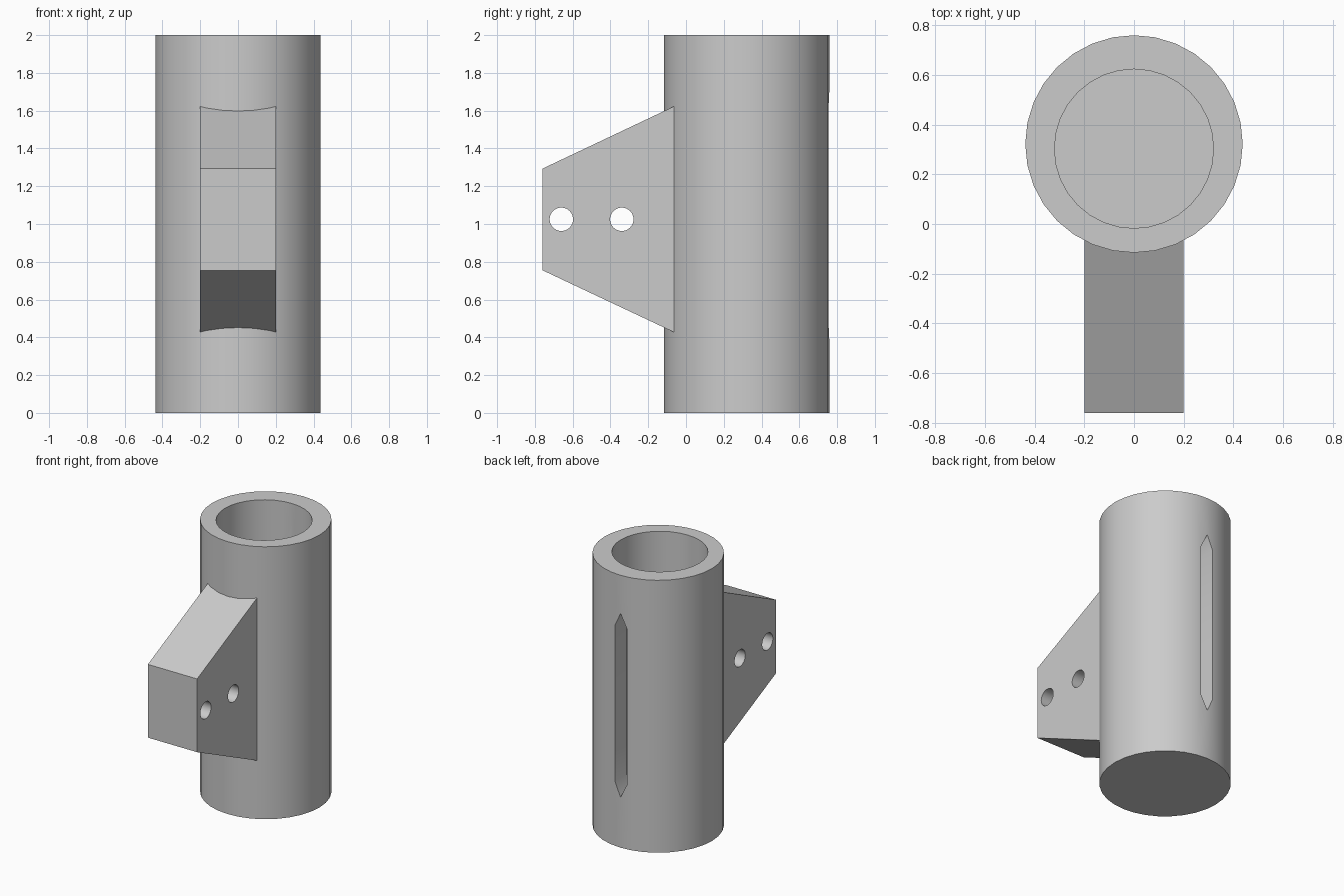
import bpy, bmesh, math
from mathutils import Vector

cube = bpy.data.objects.get("Cube")
if cube:
    bpy.data.objects.remove(cube, do_unlink=True)

GREY = (0.6, 0.6, 0.6, 1.0)
mat = bpy.data.materials.new("plain grey")
mat.use_nodes = True
mat.diffuse_color = GREY
mat.node_tree.nodes["Principled BSDF"].inputs["Base Color"].default_value = GREY


def prism(name, outline, depth):
    """Extrude a closed outline of points along a vector into a solid."""
    bm = bmesh.new()
    face = bm.faces.new([bm.verts.new(p) for p in outline])
    top = bmesh.ops.extrude_face_region(bm, geom=[face])["geom"]
    verts = [g for g in top if isinstance(g, bmesh.types.BMVert)]
    bmesh.ops.translate(bm, verts=verts, vec=Vector(depth))
    bmesh.ops.recalc_face_normals(bm, faces=bm.faces)
    mesh = bpy.data.meshes.new(name)
    bm.to_mesh(mesh)
    bm.free()
    mesh.materials.append(mat)
    obj = bpy.data.objects.new(name, mesh)
    bpy.context.collection.objects.link(obj)
    return obj


def circle(radius, segments=32):
    steps = [2 * math.pi * i / segments for i in range(segments)]
    return [(radius * math.cos(a), radius * math.sin(a)) for a in steps]


def select_only(obj):
    bpy.ops.object.select_all(action='DESELECT')
    obj.select_set(True)
    bpy.context.view_layer.objects.active = obj


def cut(obj, cutter):
    """Subtract the cutter from the object, then discard it."""
    select_only(obj)
    mod = obj.modifiers.new("cut", 'BOOLEAN')
    mod.operation = 'DIFFERENCE'
    mod.solver = 'EXACT'
    mod.object = cutter
    bpy.ops.object.modifier_apply(modifier=mod.name)
    bpy.data.objects.remove(cutter, do_unlink=True)


# Tube with a closed bottom and an off-centre bore
TUBE_Y, TUBE_R = 0.322, 0.4375
BORE_Y, BORE_R, FLOOR = 0.303, 0.32, 0.12
tube = prism("tube", [(x, y + TUBE_Y, 0) for x, y in circle(TUBE_R)], (0, 0, 2))
cut(tube, prism("bore_cutter",
                [(x, y + BORE_Y, FLOOR) for x, y in circle(BORE_R)], (0, 0, 2)))

# Tall slot with pointed ends through the back wall
MID, HALF, TIP, SLOT_W = 1.045, 0.57, 0.105, 0.05
right_edge = [(SLOT_W, -HALF), (SLOT_W, HALF), (0, HALF + TIP)]
slot = right_edge + [(-x, -z) for x, z in right_edge]
cut(tube, prism("slot_cutter", [(x, 0.4, MID + z) for x, z in slot], (0, 0.5, 0)))

# Tapered mounting block on the front, set into the tube wall
W = 0.2
side = [(-0.76, 0.755), (-0.04, 0.416), (-0.04, 1.634), (-0.76, 1.293)]
bracket = prism("mounting_bracket", [(-W, y, z) for y, z in side], (2 * W, 0, 0))

# Two cross holes through the block
for hole_y in (-0.66, -0.34):
    ring = [(-0.5, hole_y + a, 1.025 + b) for a, b in circle(0.062)]
    cut(bracket, prism("hole_cutter", ring, (1, 0, 0)))

for obj in (tube, bracket):
    select_only(obj)
    bpy.ops.object.shade_smooth_by_angle(angle=math.radians(30))
